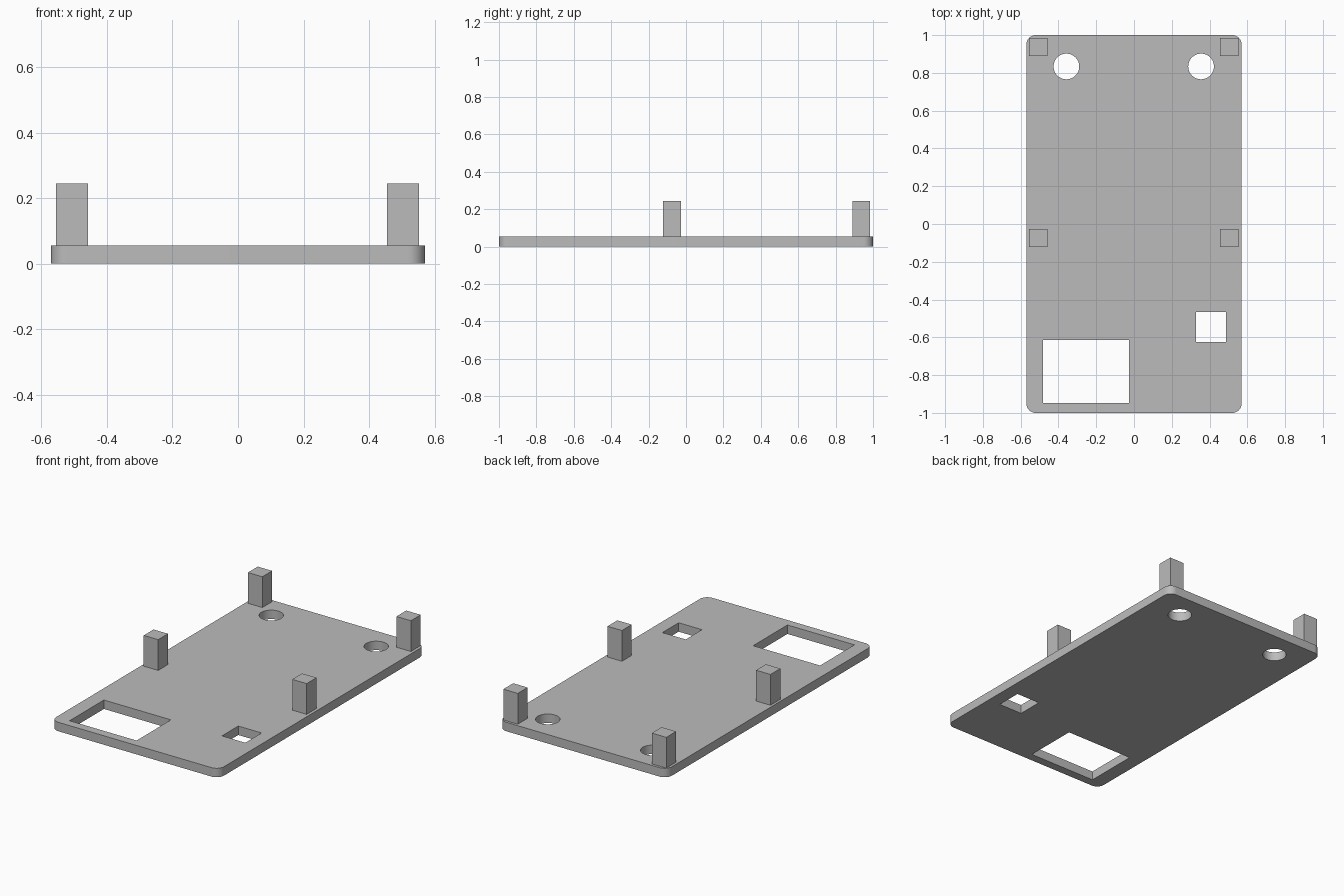
import bpy
import bmesh
import math

cube = bpy.data.objects.get("Cube")
if cube:
    bpy.data.objects.remove(cube, do_unlink=True)

PLATE_TOP = 0.055
POST_TOP = 0.244

grey = bpy.data.materials.new("light grey")
grey.use_nodes = True
grey.diffuse_color = (0.5, 0.5, 0.5, 1)
grey.node_tree.nodes["Principled BSDF"].inputs["Base Color"].default_value = (0.5, 0.5, 0.5, 1)


def finish(name, bm):
    mesh = bpy.data.meshes.new(name)
    bm.to_mesh(mesh)
    bm.free()
    mesh.materials.append(grey)
    obj = bpy.data.objects.new(name, mesh)
    bpy.context.collection.objects.link(obj)
    return obj


def box(name, x, y, z, corner_radius=0):
    """Box from (min, max) ranges, with optional rounded upright edges."""
    bm = bmesh.new()
    bmesh.ops.create_cube(bm, size=1)
    for v in bm.verts:
        for i, (low, high) in enumerate((x, y, z)):
            v.co[i] = high if v.co[i] > 0 else low
    if corner_radius:
        upright = [e for e in bm.edges if abs(e.verts[0].co.z - e.verts[1].co.z) > 0.01]
        bmesh.ops.bevel(bm, geom=upright, offset=corner_radius, segments=10,
                        profile=0.5, affect='EDGES')
    return finish(name, bm)


def cylinder(name, x, y, radius):
    bm = bmesh.new()
    bmesh.ops.create_cone(bm, cap_ends=True, segments=48, radius1=radius,
                          radius2=radius, depth=0.4)
    bmesh.ops.translate(bm, verts=bm.verts, vec=(x, y, 0))
    return finish(name, bm)


# Base plate with rounded corners
plate = box("base_plate", (-0.57, 0.57), (-1, 1), (0, PLATE_TOP), 0.05)

# Openings: large window, small window, two round holes
through = (-0.2, 0.2)
cutters = [
    box("large_window_cutter", (-0.481, -0.026), (-0.947, -0.614), through),
    box("small_window_cutter", (0.328, 0.487), (-0.624, -0.466), through),
    cylinder("right_hole_cutter", -0.358, 0.834, 0.068),
    cylinder("left_hole_cutter", 0.355, 0.834, 0.068),
]
bpy.ops.object.select_all(action='DESELECT')
plate.select_set(True)
bpy.context.view_layer.objects.active = plate
for cutter in cutters:
    cutter.hide_render = True
    cut = plate.modifiers.new(cutter.name, 'BOOLEAN')
    cut.operation = 'DIFFERENCE'
    cut.solver = 'EXACT'
    cut.object = cutter
    bpy.ops.object.modifier_apply(modifier=cut.name)
for cutter in cutters:
    bpy.data.objects.remove(cutter, do_unlink=True)
bpy.ops.object.shade_smooth_by_angle(angle=math.radians(30))

# Four square posts standing on the plate
for row, y in (("back", (0.889, 0.984)), ("middle", (-0.122, -0.027))):
    for side, x in (("right", (-0.555, -0.457)), ("left", (0.454, 0.552))):
        box(f"{row}_{side}_post", x, y, (PLATE_TOP, POST_TOP))
